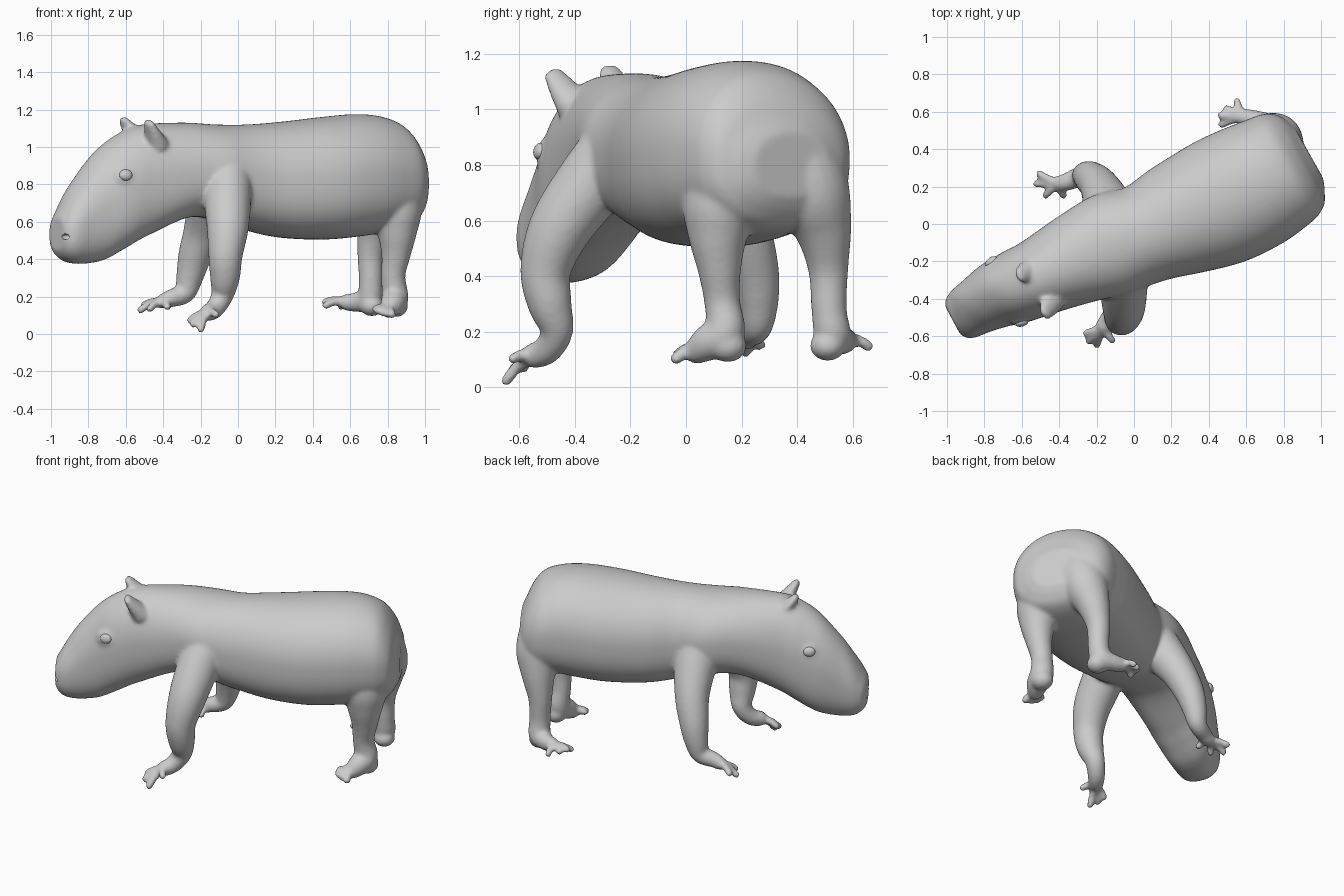
import bpy, bmesh, math
from mathutils import Vector

cube = bpy.data.objects.get("Cube")
if cube:
    bpy.data.objects.remove(cube)

hide = bpy.data.materials.new("grey hide")
hide.use_nodes = True
GREY = (0.6, 0.6, 0.6, 1)
hide.diffuse_color = GREY
hide.node_tree.nodes["Principled BSDF"].inputs["Base Color"].default_value = GREY

UP = Vector((0, 0, 1))


def spline(rows, steps):
    """Catmull-Rom through rows of numbers."""
    rows = [Vector(r) for r in rows]
    out = []
    for i in range(len(rows) - 1):
        a, b, c = rows[max(i - 1, 0)], rows[i], rows[i + 1]
        d = rows[min(i + 2, len(rows) - 1)]
        for k in range(steps):
            t = k / steps
            out.append(b + 0.5 * t * ((c - a) + t * ((2 * a - 5 * b + 4 * c - d)
                       + t * (3 * (b - c) + d - a))))
    return out + [rows[-1]]


def loft(bm, stations, side=None, top=2.0, bottom=2.0, sides=24, steps=5, cap=None):
    """Skin rings (x, y, z, half width, half height) along a path.
    Without a side axis the rings stand upright; top and bottom set how square
    each half is; cap is the end bulge."""
    rows = [Vector(r) for r in spline(stations, steps)]
    pts = [Vector(r[:3]) for r in rows]
    rings = []
    n = len(rows)
    shrink = 0.72 if cap else 0.6

    def ring(c, u, v, w, h):
        vs = []
        for k in range(sides):
            a = 2 * math.pi * k / sides
            ca, sa = math.cos(a), math.sin(a)
            e = 2 / (top if sa > 0 else bottom)
            p = c + u * math.copysign(abs(ca) ** e, ca) * w
            vs.append(bm.verts.new(p + v * math.copysign(abs(sa) ** e, sa) * h))
        rings.append(vs)

    for i, r in enumerate(rows):
        t = pts[min(i + 1, n - 1)] - pts[max(i - 1, 0)]
        if side is None:
            t.z = 0
        t.normalize()
        u = t.cross(UP) if side is None else side - t * side.dot(t)
        u.normalize()
        v = u.cross(t)
        w, h = r[3], r[4]
        bulge = cap or min(w, h) * 0.6
        if i == 0:
            ring(pts[i] - t * bulge, u, v, w * shrink, h * shrink)
        ring(pts[i], u, v, w, h)
        if i == n - 1:
            ring(pts[i] + t * bulge, u, v, w * shrink, h * shrink)
    for a, b in zip(rings, rings[1:]):
        for k in range(sides):
            j = (k + 1) % sides
            bm.faces.new((a[k], a[j], b[j], b[k]))
    bm.faces.new(rings[0][::-1])
    bm.faces.new(rings[-1])


def limb(bm, path, toes, toe_r=0.022):
    """Round leg along the path, with toes fanning out of the paw."""
    heading = Vector(path[-1][:3]) - Vector(path[0][:3])
    side = Vector((-heading.y, heading.x, 0)).normalized()
    loft(bm, [(x, y, z, r, r) for x, y, z, r in path], side)
    paw = Vector(path[-1][:3])
    for tip in toes:
        tip = Vector(tip)
        knuckle = paw.lerp(tip, 0.55) + UP * 0.012
        across = (tip - paw).cross(UP).normalized()
        loft(bm, [(*p, r, r) for p, r in ((paw, toe_r * 1.3), (knuckle, toe_r),
             (tip, toe_r))], across, sides=12, steps=4)


def ball(bm, centre, size, axis=UP):
    """Ellipsoid whose local z points along axis."""
    mat = Vector(axis).to_track_quat('Z', 'Y').to_matrix().to_4x4()
    mat.translation = centre
    made = bmesh.ops.create_uvsphere(bm, u_segments=24, v_segments=14, radius=1)
    for v in made["verts"]:
        v.co = mat @ Vector(a * b for a, b in zip(v.co, size))


def make(name, bm):
    bmesh.ops.recalc_face_normals(bm, faces=bm.faces)
    mesh = bpy.data.meshes.new(name)
    bm.to_mesh(mesh)
    bm.free()
    mesh.materials.append(hide)
    for p in mesh.polygons:
        p.use_smooth = True
    ob = bpy.data.objects.new(name, mesh)
    bpy.context.collection.objects.link(ob)
    return ob


# Trunk and head: x, y, half width, underside, top
bm = bmesh.new()
trunk = [(-.95, -.505, .12, .415, .66), (-.91, -.483, .14, .385, .74),
         (-.84, -.44, .155, .375, .86), (-.73, -.378, .182, .395, 1.00),
         (-.62, -.332, .2, .455, 1.08), (-.51, -.285, .21, .52, 1.12),
         (-.29, -.18, .25, .62, 1.13), (-.12, -.11, .28, .61, 1.12),
         (.05, -.055, .27, .555, 1.12), (.235, .025, .31, .515, 1.135),
         (.45, .115, .345, .505, 1.16), (.62, .195, .345, .52, 1.175),
         (.74, .262, .33, .54, 1.165), (.825, .318, .31, .56, 1.125),
         (.88, .352, .275, .59, 1.05), (.915, .372, .215, .64, .965)]
loft(bm, [(x, y, (lo + hi) / 2, w, (hi - lo) / 2) for x, y, w, lo, hi in trunk],
     top=2.1, bottom=2.55, sides=72, steps=8, cap=.022)

# Front legs
limb(bm, [(-.05, -.2, .92, .13), (-.055, -.345, .73, .127), (-.055, -.455, .57, .113),
          (-.067, -.505, .42, .092), (-.07, -.49, .3, .08), (-.085, -.465, .205, .06),
          (-.125, -.5, .135, .052), (-.165, -.555, .112, .046)],
     [(-.26, -.585, .07), (-.245, -.63, .05), (-.2, -.65, .02), (-.115, -.625, .1)])
limb(bm, [(-.10, -.02, .92, .14), (-.14, .1, .73, .13), (-.185, .2, .56, .105),
          (-.23, .245, .42, .09), (-.257, .26, .31, .074), (-.285, .255, .22, .057),
          (-.36, .225, .19, .048), (-.41, .215, .17, .04)],
     [(-.51, .27, .15), (-.525, .215, .125), (-.475, .15, .13), (-.375, .15, .14)])

# Hind legs
limb(bm, [(.78, .2, .87, .15), (.84, .13, .68, .145), (.85, .115, .55, .11),
          (.845, .12, .43, .08), (.83, .13, .31, .065), (.84, .14, .2, .072),
          (.825, .08, .16, .066), (.80, .03, .125, .046)],
     [(.73, .01, .13), (.745, -.025, .12), (.78, -.035, .11), (.825, -.04, .10)], .024)
limb(bm, [(.75, .38, .87, .15), (.76, .45, .7, .142), (.735, .495, .56, .102),
          (.71, .512, .42, .072), (.71, .515, .28, .064), (.70, .53, .19, .067),
          (.63, .56, .17, .052), (.57, .575, .17, .044)],
     [(.465, .53, .15), (.46, .58, .17), (.49, .62, .16), (.55, .66, .145)])
ball(bm, (.845, .15, .15), (.065, .07, .06))
ball(bm, (.715, .51, .15), (.065, .065, .055))

# Ears: broad root narrowing to a flat rounded tip
for base, tip in (((-.43, -.40, 1.01), (-.478, -.48, 1.13)),
                  ((-.53, -.235, 1.03), (-.615, -.275, 1.145))):
    b, t = Vector(base), Vector(tip)
    flat = (t - b).cross(Vector((.44, -.9, 0))).normalized()
    loft(bm, [(*b, .06, .07), (*b.lerp(t, .6), .036, .056), (*t, .022, .04)],
         flat, sides=16)

# Eyelids
eyes = [((-.6, -.528, .85), (.25, -.95, .2)), ((-.764, -.2, .85), (-.6, .78, .2))]
for pos, out in eyes:
    ball(bm, Vector(pos) - Vector(out).normalized() * .02, (.062, .055, .026), out)

# One continuous skin
body = make("body", bm)
remesh = body.modifiers.new("skin", 'REMESH')
remesh.mode = 'VOXEL'
remesh.voxel_size = 0.011
remesh.use_smooth_shade = True
soften = body.modifiers.new("soften", 'SMOOTH')
soften.factor = 0.5
soften.iterations = 10

# Nostrils
bm = bmesh.new()
for spot in ((-.918, -.585, .52), (-1.0, -.425, .52)):
    ball(bm, spot, (.026, .026, .015))
nostrils = make("nostril_cutter", bm)
nostrils.hide_render = True
cut = body.modifiers.new("nostrils", 'BOOLEAN')
cut.object = nostrils
cut.operation = 'DIFFERENCE'

# Bake the modifiers, then drop the cutter
graph = bpy.context.evaluated_depsgraph_get()
body.data = bpy.data.meshes.new_from_object(body.evaluated_get(graph))
body.modifiers.clear()
bpy.data.objects.remove(nostrils)

# Eyeballs
for name, (pos, out) in zip(("right_eye", "left_eye"), eyes):
    bm = bmesh.new()
    ball(bm, pos, (.036, .03, .02), out)
    make(name, bm)
